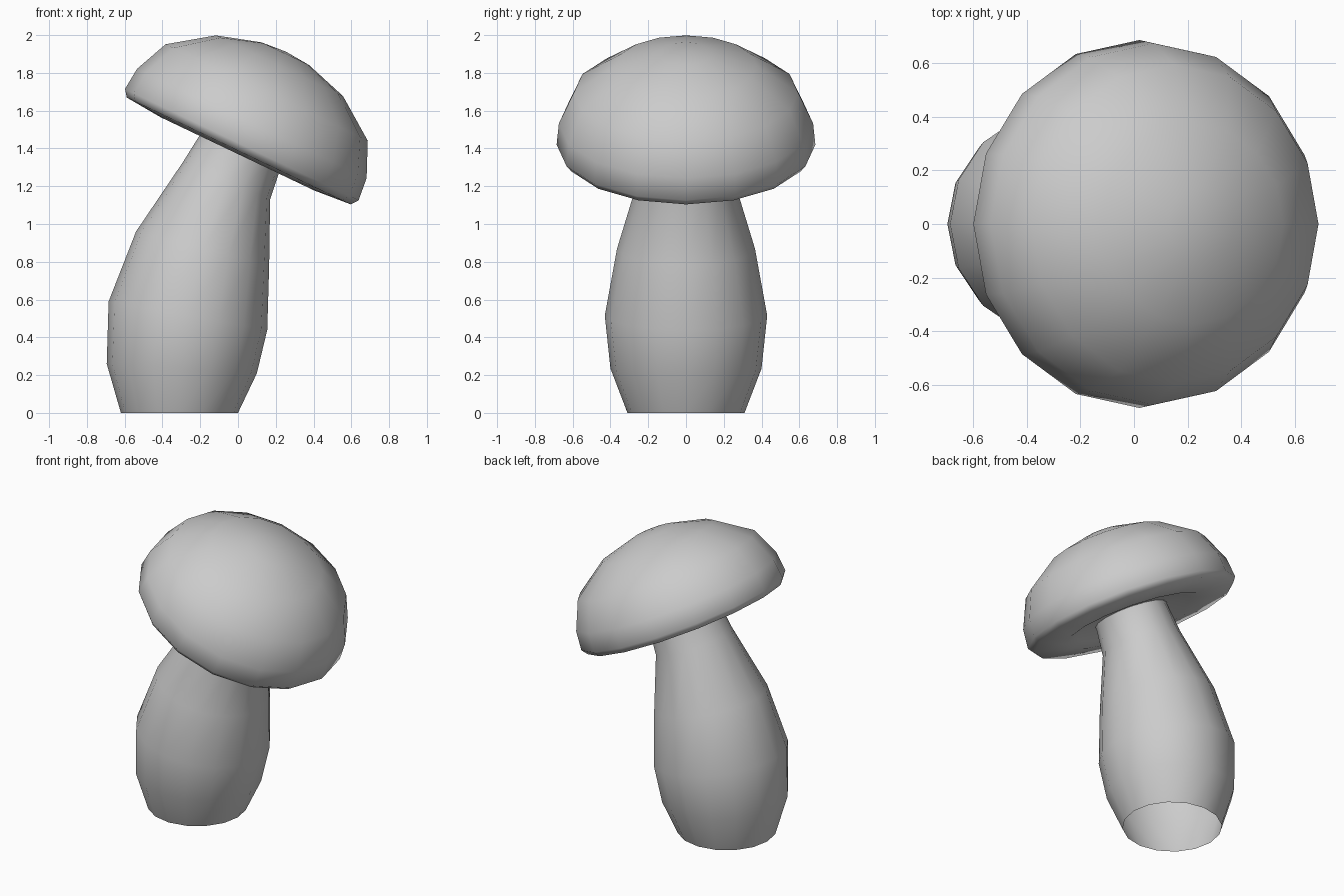
import bpy, bmesh, math
from mathutils import Vector

if "Cube" in bpy.data.objects:
    bpy.data.objects.remove(bpy.data.objects["Cube"])

SIDES = 16


def loft(name, rings, cap_ends=()):
    """Skin rings given as (left xz, right xz, half depth); zero-width rings become points."""
    bm = bmesh.new()
    loops = []
    for (lx, lz), (rx, rz), depth in rings:
        c = Vector(((lx + rx) / 2, 0, (lz + rz) / 2))
        a = Vector(((rx - lx) / 2, 0, (rz - lz) / 2))
        n = SIDES if depth > 0 else 1
        loops.append([bm.verts.new(c + a * math.cos(2 * math.pi * i / n)
                                   + Vector((0, depth * math.sin(2 * math.pi * i / n), 0)))
                      for i in range(n)])
    for lo, hi in zip(loops, loops[1:]):
        for i in range(SIDES):
            j = (i + 1) % SIDES
            if len(hi) == 1:
                bm.faces.new((lo[i], lo[j], hi[0]))
            elif len(lo) == 1:
                bm.faces.new((lo[0], hi[j], hi[i]))
            else:
                bm.faces.new((lo[i], lo[j], hi[j], hi[i]))
    bmesh.ops.recalc_face_normals(bm, faces=bm.faces)
    mesh = bpy.data.meshes.new(name)
    bm.to_mesh(mesh)
    bm.free()
    obj = bpy.data.objects.new(name, mesh)
    bpy.context.collection.objects.link(obj)
    bpy.ops.object.select_all(action='DESELECT')
    obj.select_set(True)
    bpy.context.view_layer.objects.active = obj
    bpy.ops.object.shade_smooth_by_angle(angle=math.radians(50))
    return obj


# Leaning, bulging stem, open at the foot, ending inside the cap
loft("stem", [
    ((-0.62, 0.00), (0.00, 0.00), 0.31),
    ((-0.695, 0.26), (0.10, 0.21), 0.40),
    ((-0.685, 0.59), (0.155, 0.44), 0.43),
    ((-0.54, 0.96), (0.165, 0.78), 0.365),
    ((-0.29, 1.33), (0.17, 1.13), 0.255),
    ((-0.19, 1.49), (0.22, 1.28), 0.24),
    ((-0.17, 1.53), (0.24, 1.32), 0.24),
])

# Tilted cap: (radius, height along the tilted axis), hollowed a little underneath
tilt = math.radians(25.5)
cx, cz = 0.02, 1.42
profile = [(0, 0.0), (0.22, -0.01), (0.38, -0.035), (0.45, -0.054), (0.657, -0.037),
           (0.685, 0), (0.673, 0.124), (0.593, 0.306), (0.373, 0.463),
           (0.139, 0.534), (0, 0.545)]


def cap_point(r, h):
    return (cx + r * math.cos(tilt) + h * math.sin(tilt),
            cz - r * math.sin(tilt) + h * math.cos(tilt))


loft("cap", [(cap_point(-r, h), cap_point(r, h), r) for r, h in profile])
